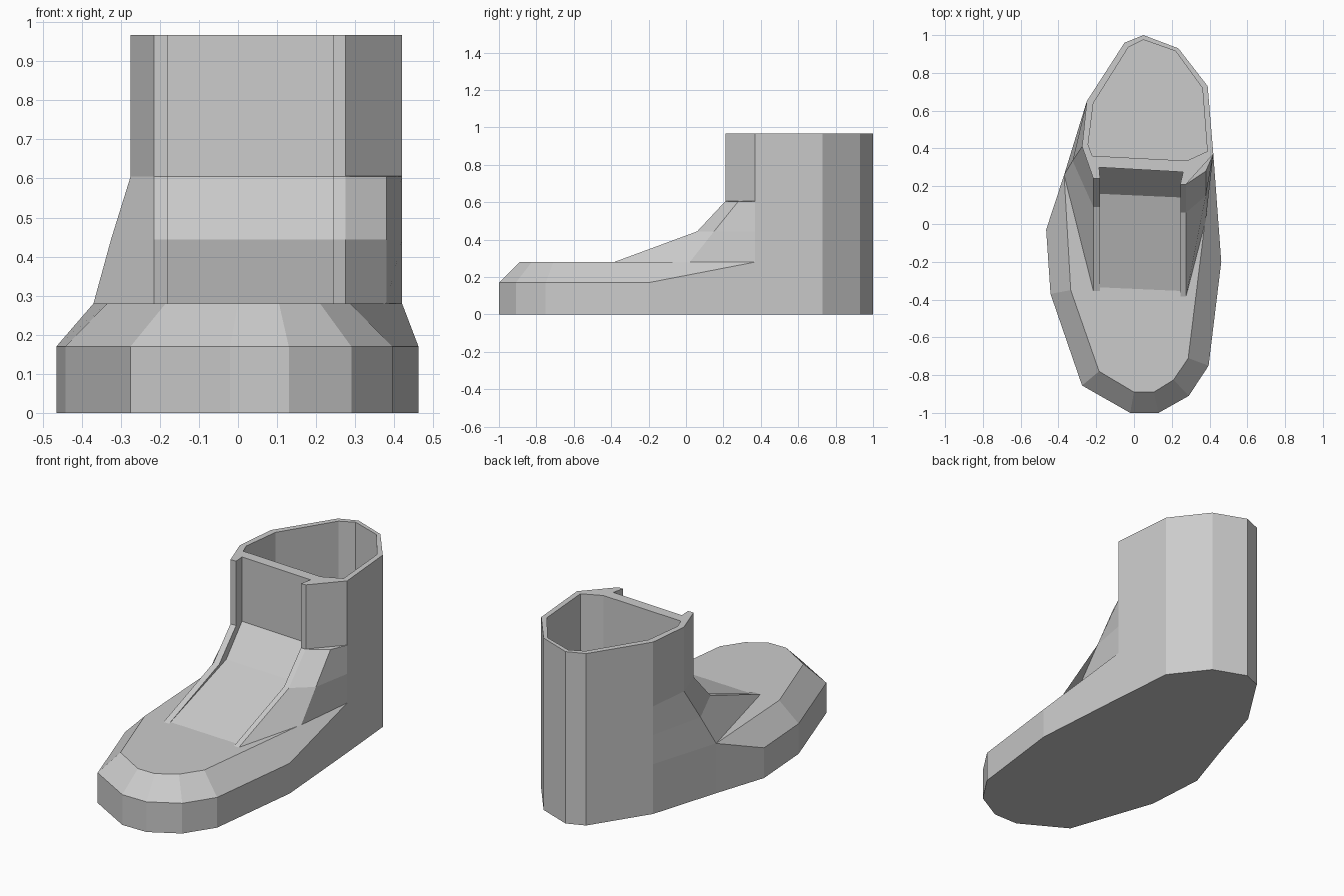
import bpy, bmesh

if "Cube" in bpy.data.objects:
    bpy.data.objects.remove(bpy.data.objects["Cube"])


def loft(name, rings):
    """Closed flat-faced solid skinned through rings of equal point count."""
    bm = bmesh.new()
    loops = [[bm.verts.new(p) for p in ring] for ring in rings]
    n = len(loops[0])
    for low, high in zip(loops, loops[1:]):
        for i in range(n):
            j = (i + 1) % n
            bm.faces.new((low[i], low[j], high[j], high[i]))
    bm.faces.new(loops[0][::-1])
    bm.faces.new(loops[-1])
    bmesh.ops.remove_doubles(bm, verts=bm.verts, dist=0.0005)
    bmesh.ops.recalc_face_normals(bm, faces=bm.faces)
    mesh = bpy.data.meshes.new(name)
    bm.to_mesh(mesh)
    bm.free()
    obj = bpy.data.objects.new(name, mesh)
    bpy.context.collection.objects.link(obj)
    return obj


def level(points, z):
    return [(x, y, z) for x, y in points]


# Heel outline, shared by the sole and the shaft
heel = [(.42, .37), (.39, .73), (.235, .93), (.05, 1), (-.05, .96), (-.25, .65)]

# Sole: vertical wall, then a chamfer around the toe
toe_right = [(-.02, -1), (.13, -1), (.29, -.91), (.395, -.75), (.462, -.2)]
toe_left = [(-.37, .26), (-.465, -.03), (-.442, -.37), (-.275, -.855)]
top_right = [(0, -.89), (.105, -.89), (.21, -.825), (.287, -.71), (.377, .02)]
top_left = [(-.37, .26), (-.37, .26), (-.335, -.35), (-.185, -.78)]
sole = loft("sole", [
    level(toe_right + heel + toe_left, 0),
    level(toe_right, .17) + level(heel + toe_left[:1], .28) + level(toe_left[1:], .17),
    level(top_right + heel + top_left, .28)])


# Shaft: lips either side of a recessed tongue, sloping back up to the collar
def shaft_ring(z, left_side, left_y, tongue_left, tongue_right, right_y, right_side):
    front = [left_side, (-.215, left_y), (-.18, left_y), (-.185, tongue_left),
             (.26, tongue_right), (.245, right_y), (.275, right_y), right_side]
    return level(heel + front, z)


collar = ((-.275, .41), .24, .30, .275, .21)
shaft = loft("shaft", [
    shaft_ring(.28, (-.37, .26), -.355, -.335, -.355, -.385, (.38, .02)),
    shaft_ring(.444, (-.325, .335), .09, .16, .14, .06, (.38, .15)),
    shaft_ring(.605, *collar, (.38, .28)),
    shaft_ring(.606, *collar, (.38, .326)),
    shaft_ring(.967, *collar, (.38, .326))])

# Foot opening, cut through the shaft into the sole
opening = [(-.205, .36), (.28, .335), (.388, .385), (.362, .72), (.22, .915),
           (.05, .975), (-.03, .935), (-.215, .64), (-.243, .42), (-.22, .36)]
cutter = loft("opening_cutter", [level(opening, .15), level(opening, 1.1)])
cutter.hide_render = True
cutter.hide_viewport = True
for part in (sole, shaft):
    cut = part.modifiers.new("opening", 'BOOLEAN')
    cut.operation = 'DIFFERENCE'
    cut.object = cutter
    cut.solver = 'EXACT'
